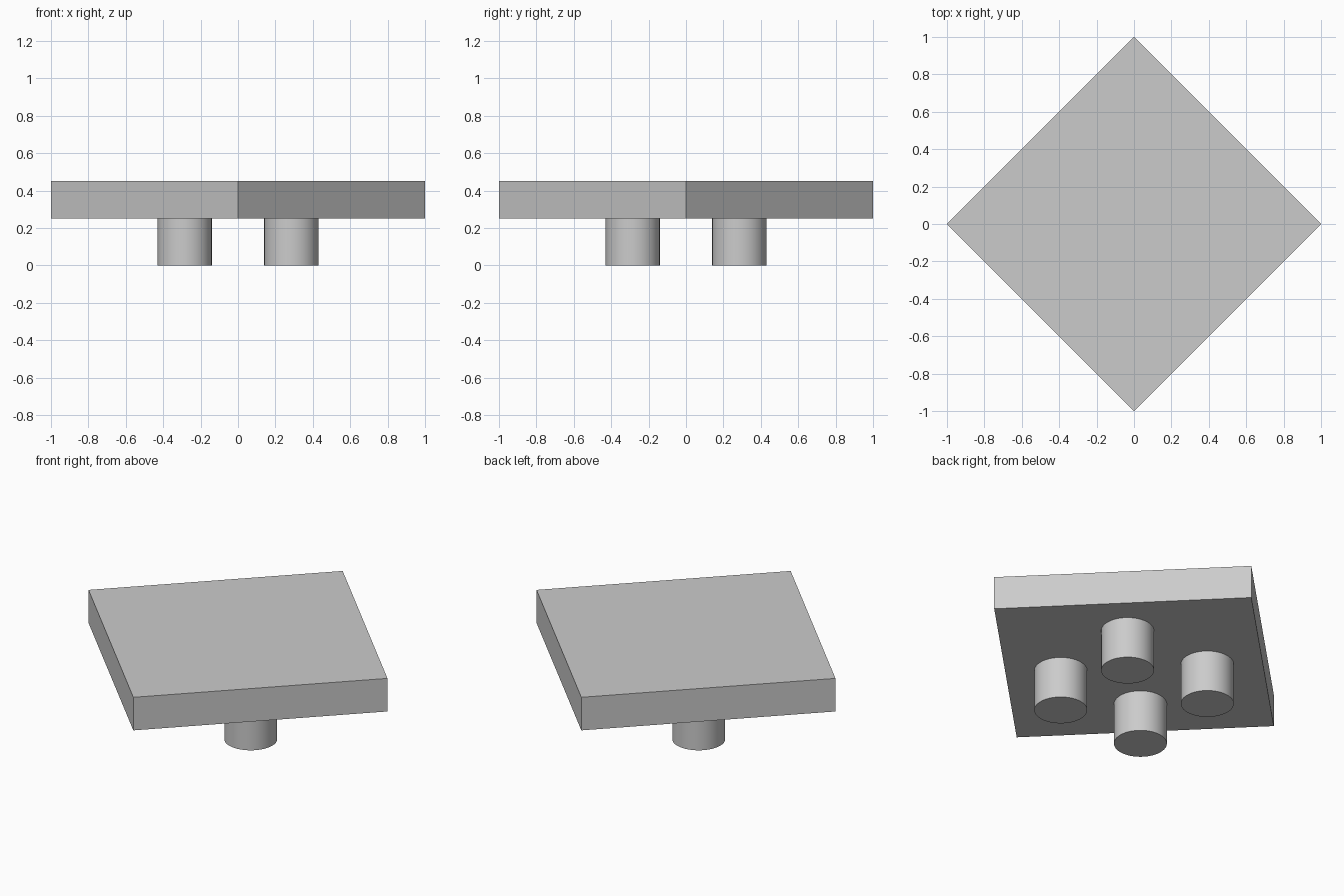
import bpy
from math import pi, sqrt

cube = bpy.data.objects.get("Cube")
if cube:
    bpy.data.objects.remove(cube, do_unlink=True)

GREY = (0.6, 0.6, 0.6, 1.0)
PLATE_BOTTOM, PLATE_TOP = 0.25, 0.45
LEG_OFFSET, LEG_RADIUS = 0.285, 0.145

grey = bpy.data.materials.new("plain grey")
grey.use_nodes = True
grey.diffuse_color = GREY
grey.node_tree.nodes["Principled BSDF"].inputs["Base Color"].default_value = GREY


def finish(name):
    obj = bpy.context.object
    obj.name = name
    obj.data.materials.append(grey)
    return obj


# Square slab turned so its corners lie on the axes
bpy.ops.mesh.primitive_cube_add(size=1, location=(0, 0, (PLATE_BOTTOM + PLATE_TOP) / 2),
                                rotation=(0, 0, pi / 4))
slab = finish("slab")
slab.scale = (sqrt(2), sqrt(2), PLATE_TOP - PLATE_BOTTOM)
bpy.ops.object.transform_apply(location=False, rotation=True, scale=True)

# Four round legs, one facing each side of the slab
for side_y, depth in ((-1, "front"), (1, "back")):
    for side_x, side in ((-1, "right"), (1, "left")):
        bpy.ops.mesh.primitive_cylinder_add(
            vertices=64, radius=LEG_RADIUS, depth=PLATE_BOTTOM,
            location=(side_x * LEG_OFFSET, side_y * LEG_OFFSET, PLATE_BOTTOM / 2))
        finish(f"{depth}_{side}_leg")
        bpy.ops.object.shade_smooth_by_angle()
